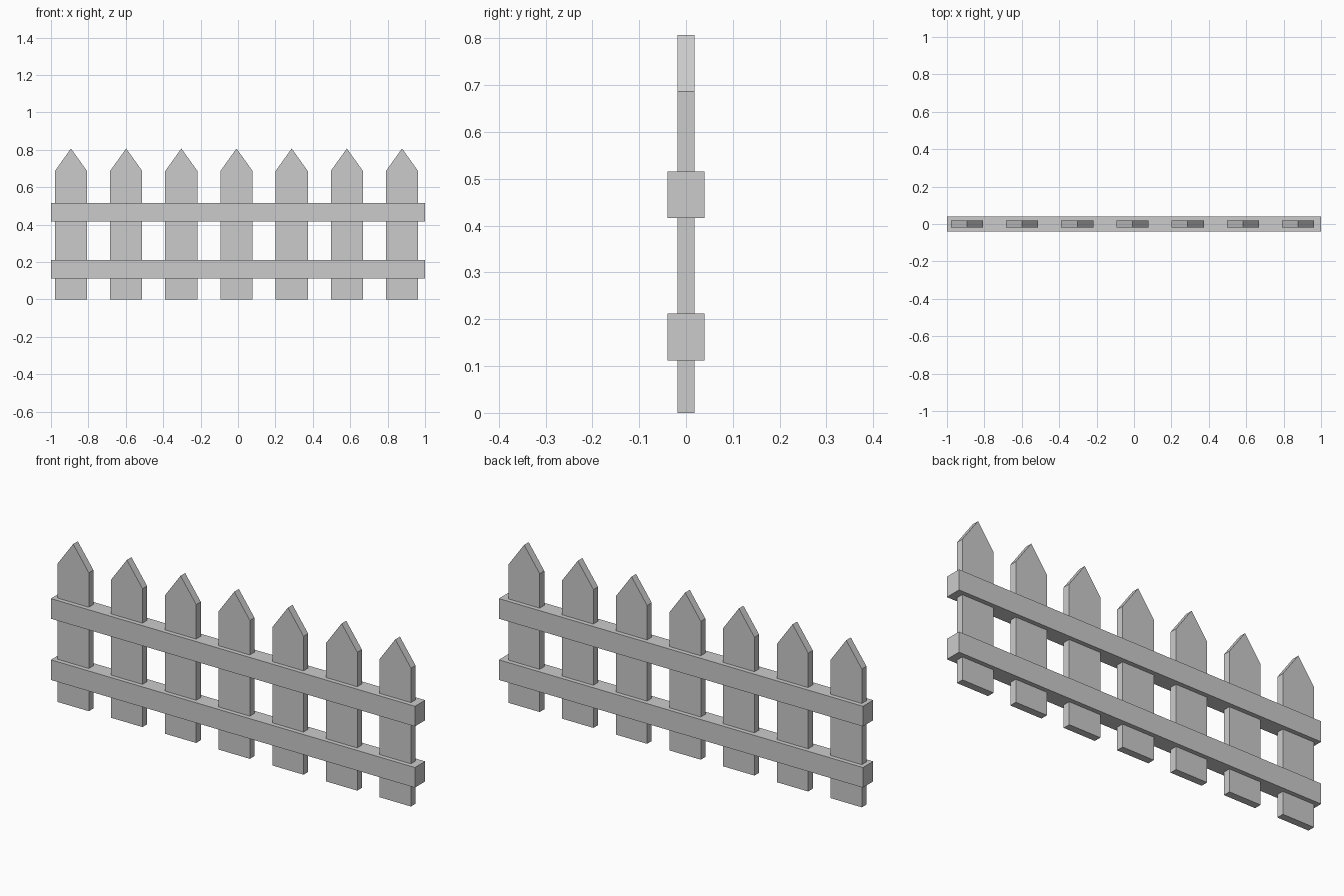
import bpy

if "Cube" in bpy.data.objects:
    bpy.data.objects.remove(bpy.data.objects["Cube"])

PICKET_COUNT = 7
PICKET_SPACING = 0.295
FIRST_X = -0.893


def extrude_profile(name, profile, depth):
    """Solid from an x-z outline, extruded symmetrically along y."""
    n = len(profile)
    verts = [(x, y, z) for y in (-depth / 2, depth / 2) for x, z in profile]
    faces = [tuple(range(n)), tuple(reversed(range(n, 2 * n)))]
    faces += [(i, i + n, (i + 1) % n + n, (i + 1) % n) for i in range(n)]
    mesh = bpy.data.meshes.new(name)
    mesh.from_pydata(verts, [], faces)
    mesh.update()
    obj = bpy.data.objects.new(name, mesh)
    bpy.context.collection.objects.link(obj)
    return obj


# Pointed pickets sharing one mesh
half = 0.086
outline = [(-half, 0), (half, 0), (half, 0.687), (0, 0.807), (-half, 0.687)]
picket = extrude_profile("picket_1", outline, 0.036)
picket.location.x = FIRST_X
for i in range(1, PICKET_COUNT):
    copy = bpy.data.objects.new(f"picket_{i + 1}", picket.data)
    copy.location.x = FIRST_X + i * PICKET_SPACING
    bpy.context.collection.objects.link(copy)

# Horizontal rails the pickets pass through
for name, low, high in (("lower_rail", 0.112, 0.212), ("upper_rail", 0.416, 0.516)):
    extrude_profile(name, [(-1, low), (1, low), (1, high), (-1, high)], 0.08)
